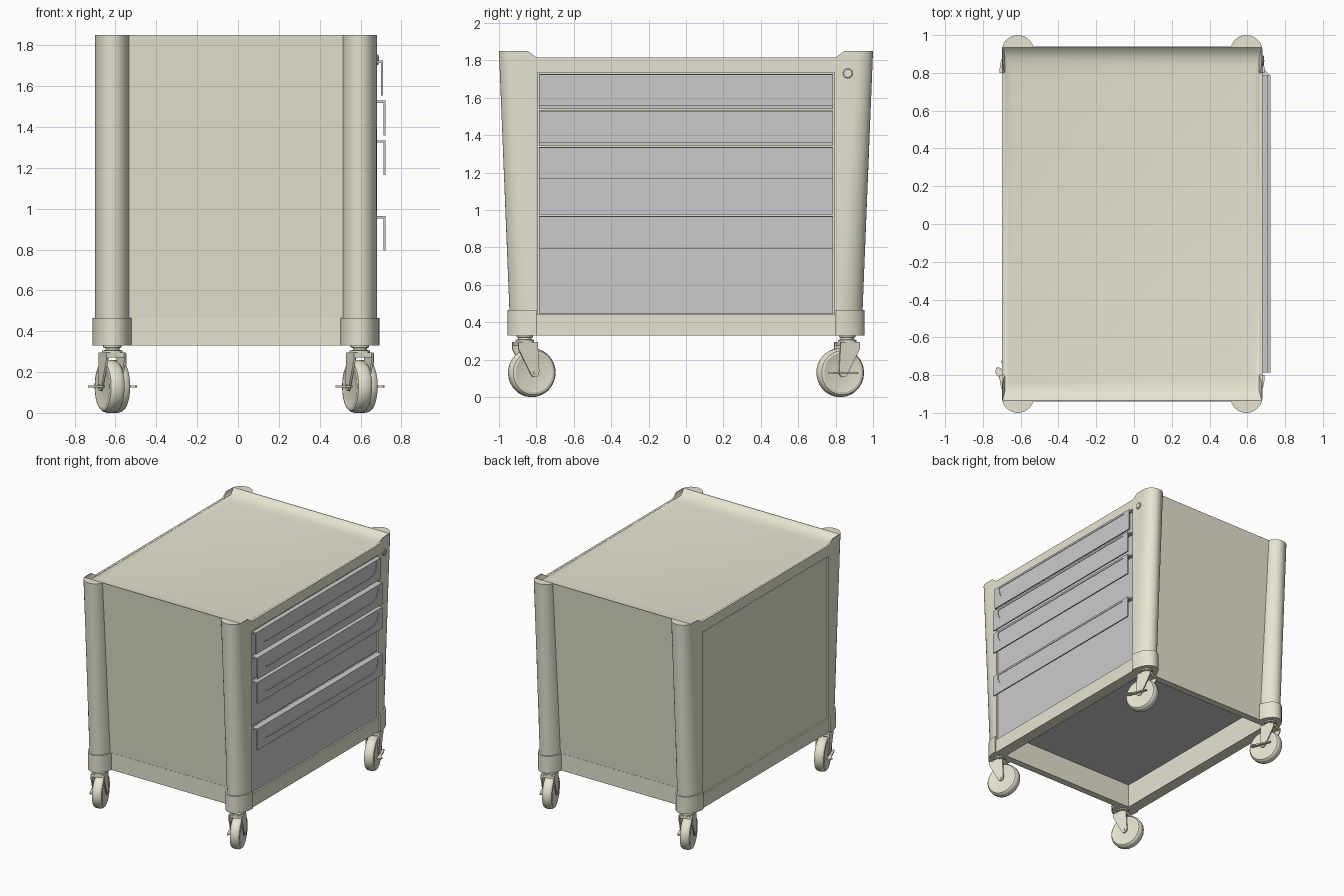
import bpy, bmesh
from math import sin, cos, pi, radians
from mathutils import Matrix, Vector

if "Cube" in bpy.data.objects:
    bpy.data.objects.remove(bpy.data.objects["Cube"])

CX = -0.01   # cabinet centre in x


def material(name, rgb):
    m = bpy.data.materials.new(name)
    m.diffuse_color = (*rgb, 1)
    m.use_nodes = True
    m.node_tree.nodes["Principled BSDF"].inputs["Base Color"].default_value = m.diffuse_color
    return m


BEIGE = material("beige", (0.79, 0.78, 0.64))
DARK = material("dark_grey", (0.6, 0.6, 0.6))


def loft(name, rings, mat=None, M=Matrix()):
    """Skin equal-length rings of points and cap both ends."""
    bm = bmesh.new()
    vs = [[bm.verts.new(M @ Vector(p)) for p in r] for r in rings]
    n = len(rings[0])
    for a, b in zip(vs, vs[1:]):
        for i in range(n):
            j = (i + 1) % n
            bm.faces.new((a[i], a[j], b[j], b[i]))
    bm.faces.new(vs[0])
    bm.faces.new(vs[-1])
    bmesh.ops.recalc_face_normals(bm, faces=bm.faces)
    me = bpy.data.meshes.new(name)
    bm.to_mesh(me)
    bm.free()
    ob = bpy.data.objects.new(name, me)
    bpy.context.collection.objects.link(ob)
    if mat:
        me.materials.append(mat)
    return ob


def rect(hx, hy, z, cx=CX):
    return [(cx - hx, -hy, z), (cx + hx, -hy, z), (cx + hx, hy, z), (cx - hx, hy, z)]


def box(name, x0, x1, y0, y1, z0, z1, mat=None, M=Matrix()):
    ring = lambda z: [(x0, y0, z), (x1, y0, z), (x1, y1, z), (x0, y1, z)]
    return loft(name, [ring(z0), ring(z1)], mat, M)


def prism_x(name, yz, x0, x1, mat=None, M=Matrix()):
    return loft(name, [[(x, y, z) for y, z in yz] for x in (x0, x1)], mat, M)


def lathe(name, prof, axis, mat, M, n=40):
    """prof: (position along axis, radius)."""
    def ring(t, r):
        c = [(r * cos(2 * pi * i / n), r * sin(2 * pi * i / n)) for i in range(n)]
        return [(t, u, v) if axis == 'x' else (u, v, t) for u, v in c]
    return loft(name, [ring(*p) for p in prof], mat, M)


def cut(ob, cutter):
    m = ob.modifiers.new("cut", 'BOOLEAN')
    m.operation, m.object, m.solver = 'DIFFERENCE', cutter, 'EXACT'
    bpy.context.view_layer.objects.active = ob
    bpy.ops.object.modifier_apply(modifier=m.name)
    bpy.data.objects.remove(cutter)


def outline(z, cy, ry, off=0.0):
    """Plan outline with four rounded corner posts."""
    arc = []
    for i in range(19):
        a = radians(163) * i / 18
        arc.append((0.605 + (0.085 + off) * cos(a), cy + (ry + off) * sin(a)))
    pts = arc + [(-x, y) for x, y in arc[::-1]]
    pts += [(-x, -y) for x, y in arc] + [(x, -y) for x, y in arc[::-1]]
    return [(x + CX, y, z) for x, y in pts]


# Tapered cabinet with corner posts
body = loft("cabinet_body", [outline(0.435, 0.80, 0.143), outline(1.85, 0.915, 0.085)], BEIGE)
# Lowered side rims and coved tray top
cut(body, prism_x("rim_cutter", [(-0.875, 1.87), (-0.84, 1.845), (-0.80, 1.815), (0.80, 1.815),
                                 (0.84, 1.845), (0.875, 1.87)], -0.9, 0.9))
cut(body, loft("tray_cutter", [rect(0.63, 0.79, 1.80), rect(0.652, 0.835, 1.805),
                               rect(0.672, 0.88, 1.814), rect(0.681, 0.915, 1.83),
                               rect(0.686, 0.938, 1.853)]))
# Drawer opening, recessed rear panel, hollow underside
cut(body, box("drawer_cutter", 0.63, 0.8, -0.795, 0.795, 0.44, 1.735))
cut(body, box("panel_cutter", -0.9, -0.688, -0.79, 0.79, 0.44, 1.73))
cut(body, box("under_cutter", -0.61, 0.59, -0.79, 0.79, 0.2, 0.53))

# Base ring: proud at corners, flush between, open underneath, grey floor
base = loft("base_frame", [outline(0.33, 0.80, 0.143, 0.012), outline(0.465, 0.80, 0.143, 0.012)], BEIGE)
cut(base, box("base_cutter", -0.61, 0.59, -0.79, 0.79, 0.2, 0.6))
for s in (-1, 1):
    x = CX + s * 0.75
    cut(base, box("flush_cutter", x - 0.06, x + 0.06, -0.80, 0.80, 0.2, 0.6))
cut(base, box("sill_cutter", -0.9, 0.9, -0.795, 0.795, 0.436, 0.6))
box("cabinet_floor", -0.612, 0.592, -0.792, 0.792, 0.52, 0.535, DARK)

# Drawers with folded sheet pulls, each with a shallow dished face
for k, (z0, z1, front) in enumerate([(0.445, 0.967, 0.722), (0.975, 1.337, 0.722),
                                     (1.345, 1.531, 0.722), (1.54, 1.727, 0.71)], 1):
    box(f"drawer_{k}", 0.635, 0.673, -0.785, 0.785, z0, z1)
    t, b = z1 - 0.002, z1 - 0.172
    sec = [(0.665, t), (front, t), (front, b), (front - 0.01, b), (front - 0.01, t - 0.012), (0.665, t - 0.012)]
    pull = loft(f"drawer_pull_{k}", [[(x, y, z) for x, z in sec] for y in (-0.785, 0.785)])
    side = [(0.73, t - 0.015), (0.725, t - 0.06), (0.71, t - 0.09), (0.68, t - 0.107), (0.64, t - 0.112)]
    cut(pull, prism_x("dish_cutter", side + [(-y, z) for y, z in side[::-1]], front - 0.004, front + 0.05))

# Key lock
L = Matrix.Translation((0.68, 0.865, 1.73))
lathe("key_lock", [(-0.01, 0.026), (0.004, 0.026), (0.008, 0.022)], 'x', BEIGE, L, 24)
box("lock_keyway", 0.0, 0.011, -0.004, 0.004, -0.016, 0.016, BEIGE, L)


# Swivel casters; the front pair is turned round
def caster(tag, x, y, turn):
    M = Matrix.Translation((x, y, 0)) @ Matrix.Rotation(radians(20) + turn, 4, 'Z')
    lathe(f"caster_swivel_{tag}", [(0.285, 0.04), (0.29, 0.05), (0.305, 0.05), (0.308, 0.035),
                                   (0.318, 0.035), (0.32, 0.045), (0.335, 0.045)], 'z', BEIGE, M, 32)
    W = M @ Matrix.Translation((0, -0.04, 0.13))
    half = [(0.036, 0.02), (0.036, 0.098), (0.038, 0.104), (0.035, 0.118), (0.026, 0.126), (0.012, 0.13)]
    lathe(f"caster_wheel_{tag}", [(-t, r) for t, r in half] + half[::-1], 'x', BEIGE, W, 48)
    # Fork crown, legs and axle
    box(f"caster_crown_{tag}", -0.052, 0.052, -0.05, 0.05, 0.272, 0.295, BEIGE, M)
    leg = [(-0.055, 0.295), (0.055, 0.295), (0.055, 0.26), (-0.018, 0.12), (-0.03, 0.108),
           (-0.05, 0.108), (-0.062, 0.12), (-0.064, 0.14)]
    for n, s in (("a", -1), ("b", 1)):
        prism_x(f"caster_leg_{n}_{tag}", leg, s * 0.042, s * 0.052, BEIGE, M)
    lathe(f"caster_axle_{tag}", [(-0.057, 0.009), (0.057, 0.009)], 'x', BEIGE, W, 16)
    # Brake pedal
    ped = [(0.05, -0.085), (0.072, -0.095), (0.088, -0.07), (0.072, -0.03), (0.07, 0.04),
           (0.064, 0.08), (0.05, 0.07)]
    loft(f"caster_brake_{tag}", [[(u, v, z) for u, v in ped] for z in (-0.005, 0.005)], BEIGE, W)


for sx, nx in ((-0.615, "left"), (0.597, "right")):
    caster(f"front_{nx}", sx, -0.862, pi)
    caster(f"back_{nx}", sx, 0.862, 0)

# Smooth rounds, crisp edges
bpy.ops.object.select_all(action='SELECT')
bpy.context.view_layer.objects.active = body
bpy.ops.object.shade_smooth_by_angle(angle=radians(30))
